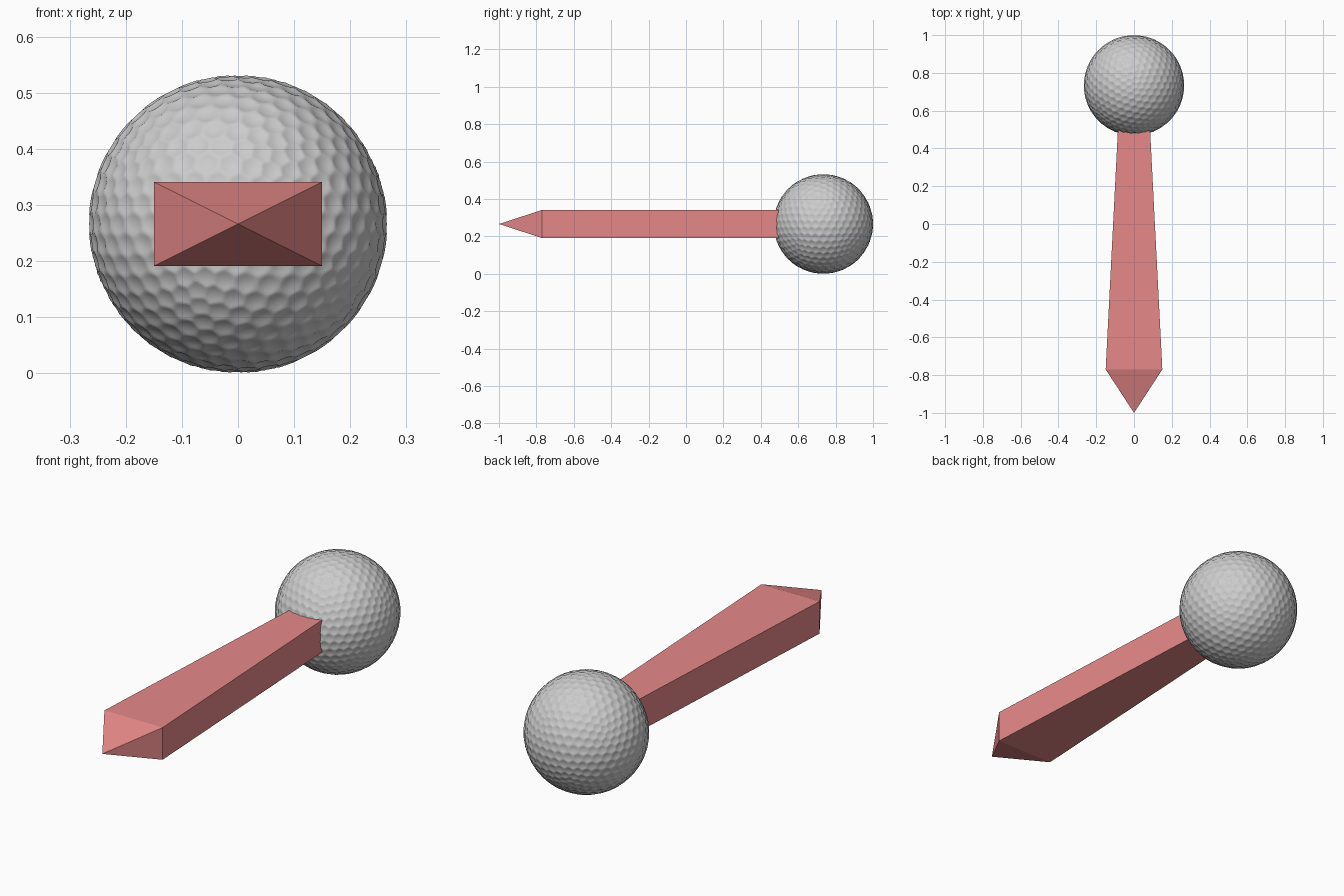
import bpy, bmesh, math
from mathutils import Vector, kdtree

if "Cube" in bpy.data.objects:
    bpy.data.objects.remove(bpy.data.objects["Cube"])

CZ = 0.266          # height of the shared axis
R = 0.266           # ball radius
BALL_Y = 0.734


def new_object(name, bm):
    mesh = bpy.data.meshes.new(name)
    bm.to_mesh(mesh)
    bm.free()
    obj = bpy.data.objects.new(name, mesh)
    bpy.context.collection.objects.link(obj)
    return obj


# Dimpled ball: fine sphere pressed in around the points of a coarser one
def dimpled_ball(name, radius, depth):
    coarse = bmesh.new()
    bmesh.ops.create_icosphere(coarse, subdivisions=4, radius=1)
    tree = kdtree.KDTree(len(coarse.verts))
    for i, v in enumerate(coarse.verts):
        tree.insert(v.co, i)
    tree.balance()
    spacing = math.sqrt(4 * math.pi / len(coarse.verts) * 2 / math.sqrt(3))
    coarse.free()

    bm = bmesh.new()
    bmesh.ops.create_icosphere(bm, subdivisions=7, radius=1)
    for v in bm.verts:
        direction = v.co.normalized()
        d = tree.find(direction)[2] / (spacing * 0.5)
        v.co = direction * (radius - depth * max(0.0, 1 - d * d))
    for f in bm.faces:
        f.smooth = True
    return new_object(name, bm)


ball = dimpled_ball("ball", R, 0.004)
ball.location = (0, BALL_Y, CZ)

# Tapered rectangular handle with a pyramid point at the front
bm = bmesh.new()
rings = []
for y, half_w in ((-0.77, 0.15), (0.58, 0.081)):
    rings.append([bm.verts.new((sx * half_w, y, CZ + sz * 0.075))
                  for sx, sz in ((-1, -1), (1, -1), (1, 1), (-1, 1))])
tip = bm.verts.new((0, -1, CZ))
front, back = rings
for i in range(4):
    j = (i + 1) % 4
    bm.faces.new((front[i], front[j], back[j], back[i]))
    bm.faces.new((tip, front[j], front[i]))
bm.faces.new(back)
bmesh.ops.recalc_face_normals(bm, faces=bm.faces)
handle = new_object("handle", bm)

# Pinkish red paint
paint = bpy.data.materials.new("red_paint")
paint.diffuse_color = (0.8, 0.25, 0.25, 1)
paint.use_nodes = True
paint.node_tree.nodes["Principled BSDF"].inputs["Base Color"].default_value = paint.diffuse_color
handle.data.materials.append(paint)
